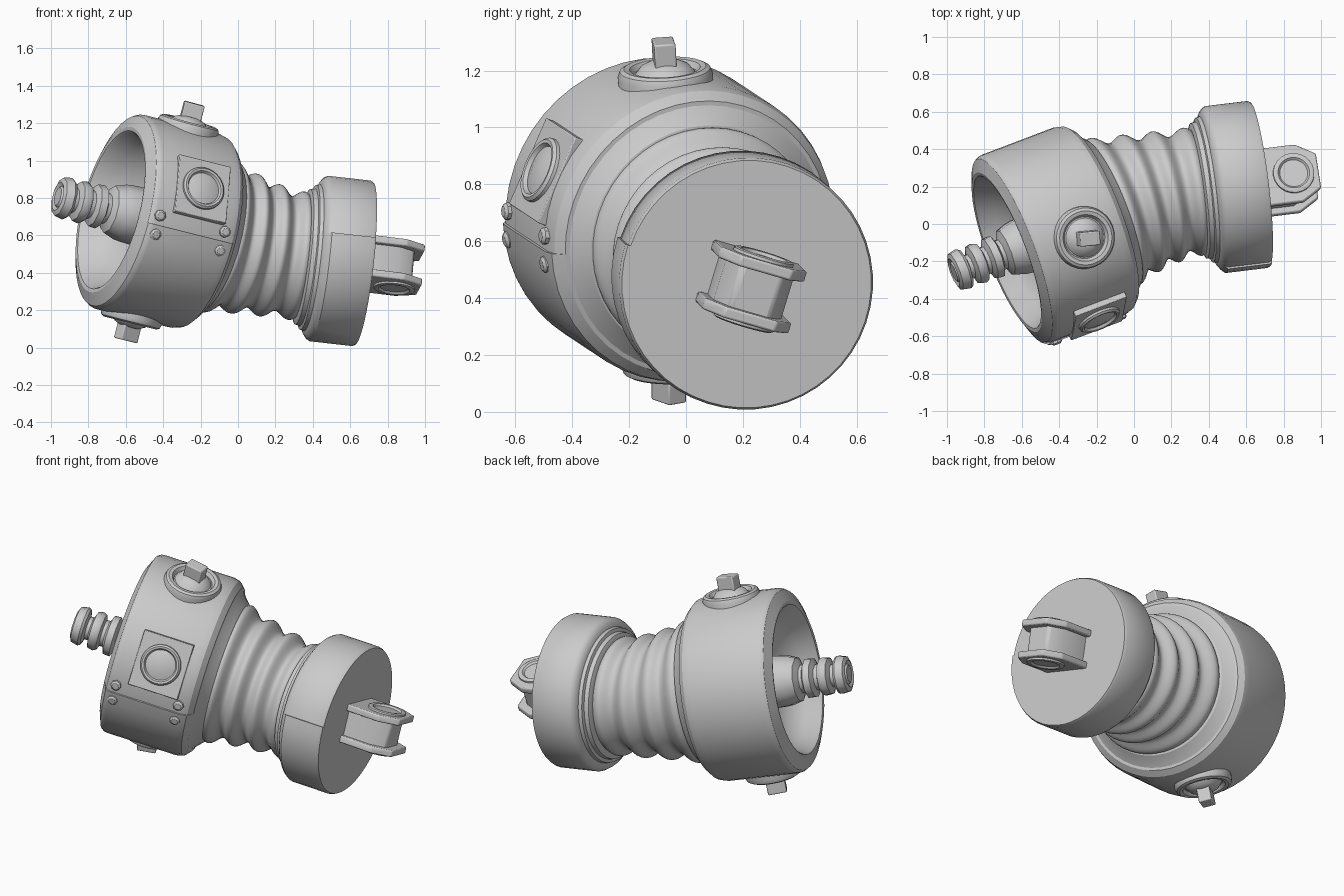
import bpy, bmesh
from math import cos, sin, pi, radians
from mathutils import Matrix, Vector

if "Cube" in bpy.data.objects:
    bpy.data.objects.remove(bpy.data.objects["Cube"], do_unlink=True)


def frame(origin, axis, up):
    """Matrix whose local Z follows axis and local X leans towards up."""
    z = Vector(axis).normalized()
    x = Vector(up)
    x = (x - z * x.dot(z)).normalized()
    m = Matrix((x, z.cross(x), z)).transposed().to_4x4()
    m.translation = origin
    return m


def finish(name, bm, matrix=Matrix(), bevel=0.0, angle=35):
    bmesh.ops.remove_doubles(bm, verts=bm.verts, dist=1e-5)
    bmesh.ops.recalc_face_normals(bm, faces=bm.faces)
    mesh = bpy.data.meshes.new(name)
    bm.to_mesh(mesh)
    bm.free()
    ob = bpy.data.objects.new(name, mesh)
    bpy.context.collection.objects.link(ob)
    ob.matrix_world = matrix
    if bevel:
        mod = ob.modifiers.new("Bevel", "BEVEL")
        mod.width, mod.segments = bevel, 2
    bpy.ops.object.select_all(action="DESELECT")
    ob.select_set(True)
    bpy.context.view_layer.objects.active = ob
    bpy.ops.object.shade_smooth_by_angle(angle=radians(angle))


def skin(bm, rings):
    """Join successive vertex rings with quads."""
    for a, b in zip(rings, rings[1:]):
        for i in range(len(a)):
            j = (i + 1) % len(a)
            bm.faces.new((a[i], a[j], b[j], b[i]))


def lathe(name, profile, matrix, segs=48, seam=None, seam_radius=9.0, angle=35):
    """Turn (radius, height) pairs; a seam angle adds an overlapping plate lip."""
    bm = bmesh.new()
    start = radians(seam or 0)
    columns = segs if seam is None else segs + 1
    rings = []
    for r, h in profile:
        ring = []
        for i in range(columns):
            turn = 2 * pi * i / segs
            lip = 0.01 * max(0, 1 - turn / (pi / 2)) if r >= seam_radius else 0
            ring.append(bm.verts.new(((r + lip) * cos(start + turn),
                                      (r + lip) * sin(start + turn), h)))
        rings.append(ring)
    skin(bm, rings)
    finish(name, bm, matrix, angle=angle)


def prism(name, outline, low, high, matrix, bevel=0.0):
    bm = bmesh.new()
    rings = [[bm.verts.new((x, y, h)) for x, y in outline] for h in (low, high)]
    skin(bm, rings)
    for ring in rings:
        bm.faces.new(ring)
    finish(name, bm, matrix, bevel)


def rectangle(half_x, half_y):
    return [(half_x, half_y), (-half_x, half_y), (-half_x, -half_y), (half_x, -half_y)]


# Main axes of the drum and the end cap
drum_origin = Vector((-0.65, -0.14, 0.73))
drum_axis = Vector((0.911, 0.346, -0.228)).normalized()
drum = frame(drum_origin, drum_axis, (0.243, 0, 0.97))
cap_origin = Vector((0.672, 0.217, 0.449))
cap_axis = Vector((0.986, 0.12, -0.11)).normalized()
cap = frame(cap_origin, cap_axis, (0, 0, 1))


def on_drum(along, degrees, radius):
    """Frame standing on the drum wall, local X along the drum."""
    t = radians(degrees)
    out = drum.to_3x3() @ Vector((cos(t), sin(t), 0))
    return frame(drum_origin + drum_axis * along + out * radius, out, drum_axis)


# Hollow drum: bowl, bevelled rim, overlapping seam and sloping rear shoulder
lathe("drum", [(0, 0.2), (0.15, 0.195), (0.26, 0.17), (0.34, 0.12), (0.39, 0.06),
               (0.425, -0.018), (0.435, -0.03), (0.455, -0.033), (0.522, -0.003),
               (0.533, 0.015), (0.535, 0.03), (0.535, 0.45), (0.525, 0.49),
               (0.495, 0.52), (0.48, 0.522), (0.45, 0.545), (0.42, 0.575),
               (0.38, 0.585), (0, 0.585)],
      drum, 48, 92, 0.515, 28)

# Ribbed shaft standing in the open drum
lathe("shaft", [(0, -0.345), (0.05, -0.345), (0.06, -0.335), (0.08, -0.345),
                (0.105, -0.335), (0.115, -0.29), (0.105, -0.275), (0.068, -0.265),
                (0.068, -0.245), (0.108, -0.232), (0.115, -0.2), (0.105, -0.18),
                (0.078, -0.17), (0.078, -0.15), (0.115, -0.135), (0.118, -0.095),
                (0.085, -0.08), (0.085, -0.06), (0.13, -0.04), (0.15, 0.02),
                (0.155, 0.06), (0.16, 0.21)],
      drum, 10, angle=40)

# Flanged plugs above and below the drum
for name, along, degrees in (("top", 0.27, 3), ("bottom", 0.23, 180)):
    seat = on_drum(along, degrees, 0.53)
    lathe(name + "_plug", [(0.165, -0.07), (0.168, 0.005), (0.16, 0.025),
                           (0.145, 0.033), (0.125, 0.03), (0.112, 0.01), (0.105, 0.012),
                           (0.085, 0.038), (0.05, 0.055), (0, 0.06)], seat, 32)
    prism(name + "_plug_stub", rectangle(0.055, 0.038), 0.02, 0.13,
          seat @ Matrix.Rotation(radians(-15), 4, "Z"), 0.006)

# Flat panel with a round porthole
panel = on_drum(0.268, 65, 0.53)
prism("side_panel", rectangle(0.15, 0.165), -0.07, 0.01, panel, 0.004)
lathe("porthole", [(0.12, 0), (0.118, 0.022), (0.108, 0.032), (0.096, 0.03),
                   (0.088, 0.016), (0.08, 0.018), (0.05, 0.027), (0, 0.03)], panel, 32)

# Bolts on both sides of the drum seam
for along in (0.05, 0.43):
    for degrees in (86.5, 97.5):
        lathe("seam_bolt", [(0.031, -0.02), (0.031, 0.01), (0.02, 0.019), (0, 0.02)],
              on_drum(along, degrees, 0.537), 8)

# Bent, tapering bellows between drum and cap
p0 = drum_origin + drum_axis * 0.53
p3 = cap_origin - cap_axis * 0.29
p1, p2 = p0 + drum_axis * 0.2, p3 - cap_axis * 0.2
bm = bmesh.new()
rings = []
steps, ribs, sides = 60, 4, 48
for k in range(steps + 1):
    t = k / steps
    s = 1 - t
    centre = p0 * s**3 + p1 * (3 * s * s * t) + p2 * (3 * s * t * t) + p3 * t**3
    m = frame(centre, drum_axis.lerp(cap_axis, t), (0, 0, 1))
    r = 0.325 + 0.09 * s * s - 0.02 * cos(2 * pi * ribs * t)
    rings.append([bm.verts.new(m @ Vector((r * cos(2 * pi * i / sides),
                                           r * sin(2 * pi * i / sides), 0)))
                  for i in range(sides)])
skin(bm, rings)
finish("bellows", bm, angle=60)

# End cap with stepped collar and seam
lathe("end_cap", [(0, -0.34), (0.34, -0.34), (0.365, -0.33), (0.37, -0.305),
                  (0.39, -0.3), (0.395, -0.28), (0.415, -0.275), (0.435, -0.26),
                  (0.446, -0.24), (0.446, -0.015), (0.438, 0), (0, 0)],
      cap, 48, 72, 0.437, 30)

# Mounting lug: two plates, a spacer and pin rims
lug = frame(Vector((0.672, 0.217, 0.452)), (0.081, 0.29, 0.957), (0.986, 0.12, -0.12))


def lug_outline(length, half):
    return [(-0.03, half), (length * 0.66, half), (length, half * 0.6),
            (length, -half * 0.6), (length * 0.66, -half), (-0.03, -half)]


prism("lug_spacer", lug_outline(0.26, 0.125), -0.09, 0.09, lug, 0.015)
for name, side in (("upper", 1), ("lower", -1)):
    prism(name + "_lug_plate", lug_outline(0.31, 0.16), 0.075 * side, 0.115 * side,
          lug, 0.008)
    pin = lug @ Matrix.Translation((0.175, 0, 0.115 * side))
    lathe(name + "_pin_rim", [(0.112, -0.01 * side), (0.11, 0.01 * side),
                              (0.1, 0.015 * side), (0.085, 0.013 * side),
                              (0.075, 0.002 * side), (0, 0.002 * side)], pin, 24)
